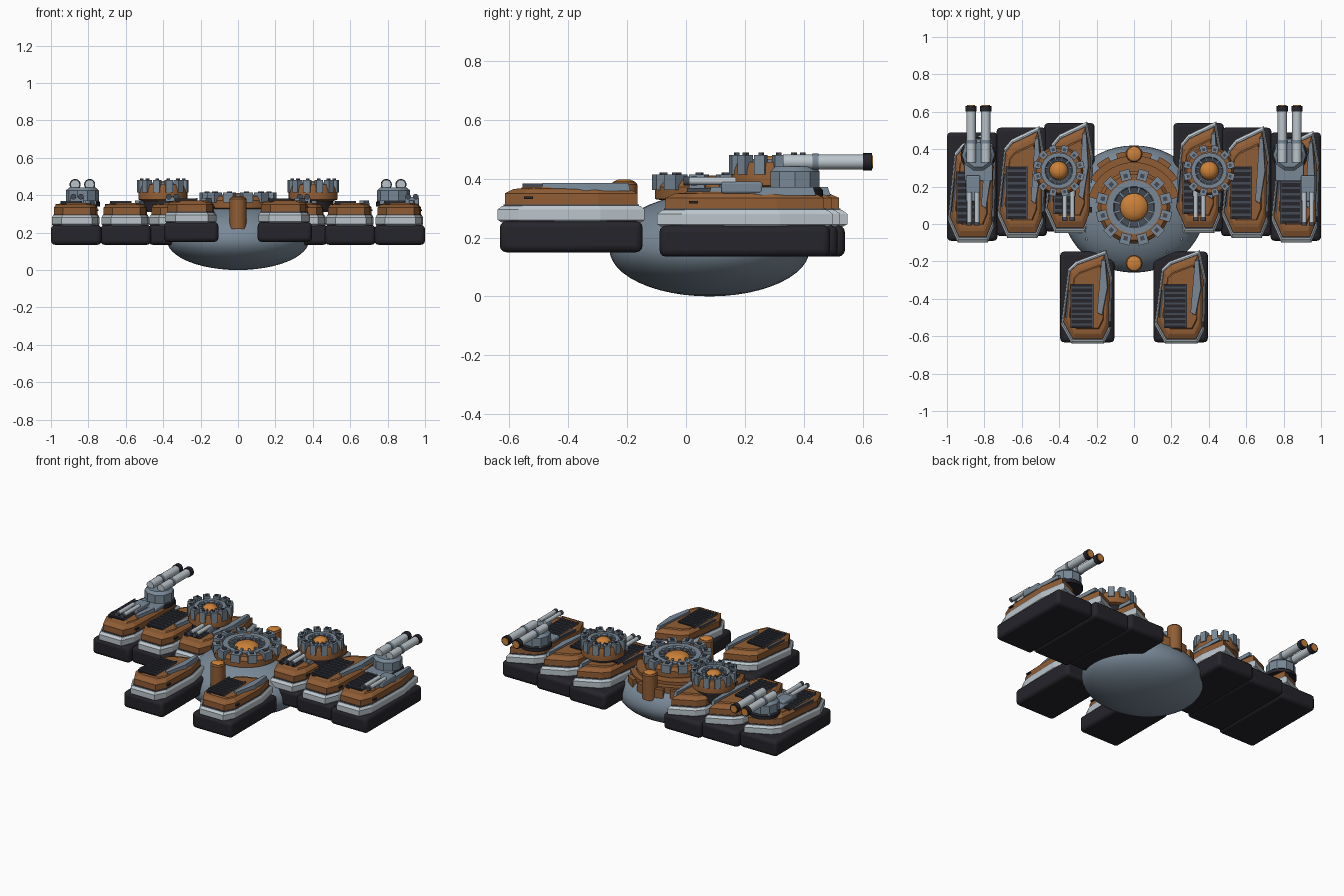
import bpy, bmesh
from math import cos, sin, pi, radians
from mathutils import Matrix, Vector

if "Cube" in bpy.data.objects:
    bpy.data.objects.remove(bpy.data.objects["Cube"])


def material(name, rgb):
    m = bpy.data.materials.new(name)
    m.use_nodes = True
    m.diffuse_color = (*rgb, 1)
    m.node_tree.nodes["Principled BSDF"].inputs["Base Color"].default_value = (*rgb, 1)
    return m


BROWN = material("rust brown", (0.28, 0.11, 0.035))
LIGHT = material("light grey", (0.50, 0.56, 0.60))
STEEL = material("steel blue grey", (0.19, 0.25, 0.31))
DARK = material("dark rubber", (0.018, 0.018, 0.024))
GRILLE = material("grille grey", (0.06, 0.07, 0.09))
ORANGE = material("orange glow", (0.60, 0.22, 0.04))


def finish(name, bm, mat, smooth=False, bevel=0):
    bmesh.ops.recalc_face_normals(bm, faces=bm.faces)
    mesh = bpy.data.meshes.new(name)
    bm.to_mesh(mesh)
    bm.free()
    mesh.materials.append(mat)
    ob = bpy.data.objects.new(name, mesh)
    bpy.context.collection.objects.link(ob)
    if bevel:
        mod = ob.modifiers.new("bevel", "BEVEL")
        mod.width, mod.segments = bevel, 3
    if smooth:
        bpy.ops.object.select_all(action="DESELECT")
        ob.select_set(True)
        bpy.context.view_layer.objects.active = ob
        bpy.ops.object.shade_smooth_by_angle(angle=radians(35))
    return ob


def loft(name, rings, mat, smooth=False):
    """Skin a stack of equal-sized rings and cap both ends."""
    bm = bmesh.new()
    rows = [[bm.verts.new(p) for p in ring] for ring in rings]
    n = len(rows[0])
    for a, b in zip(rows, rows[1:]):
        for i in range(n):
            j = (i + 1) % n
            bm.faces.new((a[i], a[j], b[j], b[i]))
    bm.faces.new(rows[0])
    bm.faces.new(rows[-1])
    return finish(name, bm, mat, smooth)


def lathe(name, x, y, profile, mat, sides=32):
    rings = [[(x + r * cos(2 * pi * i / sides), y + r * sin(2 * pi * i / sides), z)
              for i in range(sides)] for r, z in profile]
    return loft(name, rings, mat, True)


def box(name, x, y, z, size, mat, angle=0, bevel=0):
    bm = bmesh.new()
    bmesh.ops.create_cube(bm, size=1)
    bm.transform(Matrix.Translation((x, y, z)) @ Matrix.Rotation(angle, 4, "Z")
                 @ Matrix.Diagonal((*size, 1)))
    return finish(name, bm, mat, bool(bevel), bevel)


def rod(name, x, z, y0, y1, r, mat):
    rings = [[(x + r * cos(i * pi / 8), y, z + r * sin(i * pi / 8)) for i in range(16)]
             for y in (y0, y1)]
    return loft(name, rings, mat, True)


# Outline of a pontoon deck and of its side armour plate, in unit size
DECK = [(-.28, -.5), (.3, -.5), (.42, -.36), (.45, .2), (.34, .5), (-.2, .38),
        (-.34, .3), (-.47, -.3)]
PLATE = [(.18, -.17), (.27, -.2), (.37, .1), (.33, .4), (.26, .4)]


def pontoon(name, x, y, w, l, z):
    def ring(points, k, dz):
        return [(x + u * w * k, y + v * l * k, z + dz) for u, v in points]

    box(name + "_float", x, y, z + .053, (w, l, .106), DARK, bevel=.022)
    loft(name + "_band", [ring(DECK, k, h) for k, h in
                          ((.93, .095), (1.03, .11), (1.03, .145), (.97, .158))], LIGHT)
    loft(name + "_seam", [ring(DECK, .95, .15), ring(DECK, .95, .163)], GRILLE)
    loft(name + "_deck", [ring(DECK, k, h) for k, h in
                          ((.93, .16), (.93, .2), (.82, .214), (.76, .216))], BROWN)
    loft(name + "_top", [ring(DECK, .72, .214), ring(DECK, .68, .222)], BROWN)
    loft(name + "_plate", [ring(PLATE, 1.04, .208), ring(PLATE, 1, .236)], STEEL)
    # Grille with cross bars, and a long vent beside it
    gx, gy = x - .1 * w, y - .1 * l
    box(name + "_grille", gx, gy, z + .221, (.4 * w, .48 * l, .012), DARK)
    for i in range(8):
        box(name + "_grille_bar", gx, gy + (i - 3.5) * .058 * l, z + .228,
            (.38 * w, .022 * l, .01), GRILLE)
    for side in (-1, 1):
        box(name + "_grille_rail", gx + side * .2 * w, gy, z + .227,
            (.025 * w, .48 * l, .014), GRILLE)
    box(name + "_vent", x - .36 * w, y - .08 * l, z + .21, (.012, .3 * l, .014), GRILLE, -.1)
    box(name + "_slot", x + .42 * w, y - .3 * l, z + .185, (.012, .03, .008), DARK)


def crown(name, x, y, r, z, h):
    """Toothed round turret with a glowing centre."""
    def turn(part, profile, mat):
        lathe(name + part, x, y, [(a * r, z + b * h) for a, b in profile], mat)

    turn("_neck", ((.78, -.5), (.78, .08)), DARK)
    turn("_ring", ((.8, 0), (.95, .06), (.95, .5), (.86, .74), (.6, .74), (.55, .3)), BROWN)
    turn("_inner_ring", ((.7, .3), (.7, .82), (.54, .82), (.46, .5)), STEEL)
    turn("_well", ((.58, .2), (.58, .76), (.36, .6)), GRILLE)
    turn("_lamp", ((.36, .4), (.36, .62), (.31, .75), (.2, .86), (.08, .9)), ORANGE)
    for i in range(12):
        a = 2 * pi * (i + .5) / 12
        dx, dy = cos(a) * r, sin(a) * r
        box(name + "_tooth", x + dx * .86, y + dy * .86, z + h * .66,
            (.28 * r, .27 * r, .56 * h), STEEL, a)
        box(name + "_tooth_lug", x + dx * .84, y + dy * .84, z + h * .96,
            (.11 * r, .11 * r, .09 * h), GRILLE, a)
        box(name + "_spoke", x + dx * .52, y + dy * .52, z + h * .76,
            (.3 * r, .06 * r, .1 * h), STEEL, a)


def small_gun(name, x, y):
    box(name + "_mount", x, y + .08, .37, (.075, .14, .04), STEEL, bevel=.008)
    for side in (-1, 1):
        rod(name + "_barrel", x + side * .02, .392, y - .11, y + .06, .013, LIGHT)
        rod(name + "_tip", x + side * .02, .392, y - .118, y - .098, .015, GRILLE)


def big_turret(name, x, y):
    lathe(name + "_base", x, y, ((.095, .34), (.095, .362), (.085, .37)), DARK)
    lathe(name + "_body", x, y, ((.088, .362), (.088, .425), (.07, .442)), STEEL, 10)
    box(name + "_foot", x, y - .04, .36, (.15, .2, .025), STEEL, bevel=.006)
    for side in (-1, 1):
        bx = x + side * .039
        rod(name + "_barrel", bx, .457, y - .04, .61, .025, LIGHT)
        rod(name + "_collar", bx, .457, y + .06, y + .08, .028, STEEL)
        rod(name + "_muzzle", bx, .457, .602, .632, .03, DARK)
        rod(name + "_bore", bx, .457, .62, .635, .022, ORANGE)


# Domed hull
bm = bmesh.new()
bmesh.ops.create_uvsphere(bm, u_segments=48, v_segments=24, radius=1)
for v in bm.verts:
    v.co = Vector((v.co.x * .38, v.co.y * .34 + .08,
                   .16 + v.co.z * (.19 if v.co.z > 0 else .16)))
finish("hull", bm, STEEL, True)


def arc_plate(name, r0, r1, z0, z1, a0, a1):
    arc = [radians(a0 + (a1 - a0) * i / 20) for i in range(21)]
    outline = [(r0, a) for a in arc] + [(r1, a) for a in reversed(arc)]
    loft(name, [[(r * cos(a), .08 + r * sin(a), z) for r, a in outline] for z in (z0, z1)], BROWN)


# Stepped armour around the back of the hull, with notched segments
arc_plate("rear_armour_inner", .17, .25, .26, .325, 15, 165)
arc_plate("rear_armour_outer", .24, .285, .22, .305, 35, 145)
for start in (50, 72, 94, 116):
    arc_plate("rear_armour_step", .27, .31, .22, .295, start, start + 14)

# Lamp posts at the front and back of the hull
for name, y in (("front_post", -.21), ("rear_post", .375)):
    lathe(name, 0, y, ((.045, .22), (.045, .38), (.039, .388)), BROWN, 24)
    lathe(name + "_lamp", 0, y, ((.036, .38), (.036, .39), (.02, .397)), ORANGE, 24)

# Rivets scattered on the front of the dome
for side in (-1, 1):
    for a in (15, 35, 55):
        t = radians(a)
        box("hull_rivet", side * .31 * cos(t), .08 - .28 * sin(t), .27, (.01, .01, .02), LIGHT)

crown("main_crown", 0, .09, .205, .325, .095)

# Floats and their weapons on both sides
for side, word in ((1, "left"), (-1, "right")):
    pontoon(word + "_front_pontoon", side * .25, -.39, .29, .485, .15)
    pontoon(word + "_inner_pontoon", side * .345, .25, .27, .58, .135)
    pontoon(word + "_middle_pontoon", side * .6, .225, .27, .58, .135)
    pontoon(word + "_outer_pontoon", side * .865, .2, .27, .58, .135)
    crown(word + "_crown", side * .402, .285, .138, .37, .118)
    big_turret(word + "_turret", side * .832, .37)
    small_gun(word + "_inner_gun", side * .35, .135)
small_gun("left_outer_gun", .93, .11)
small_gun("right_outer_gun", -.86, .11)
